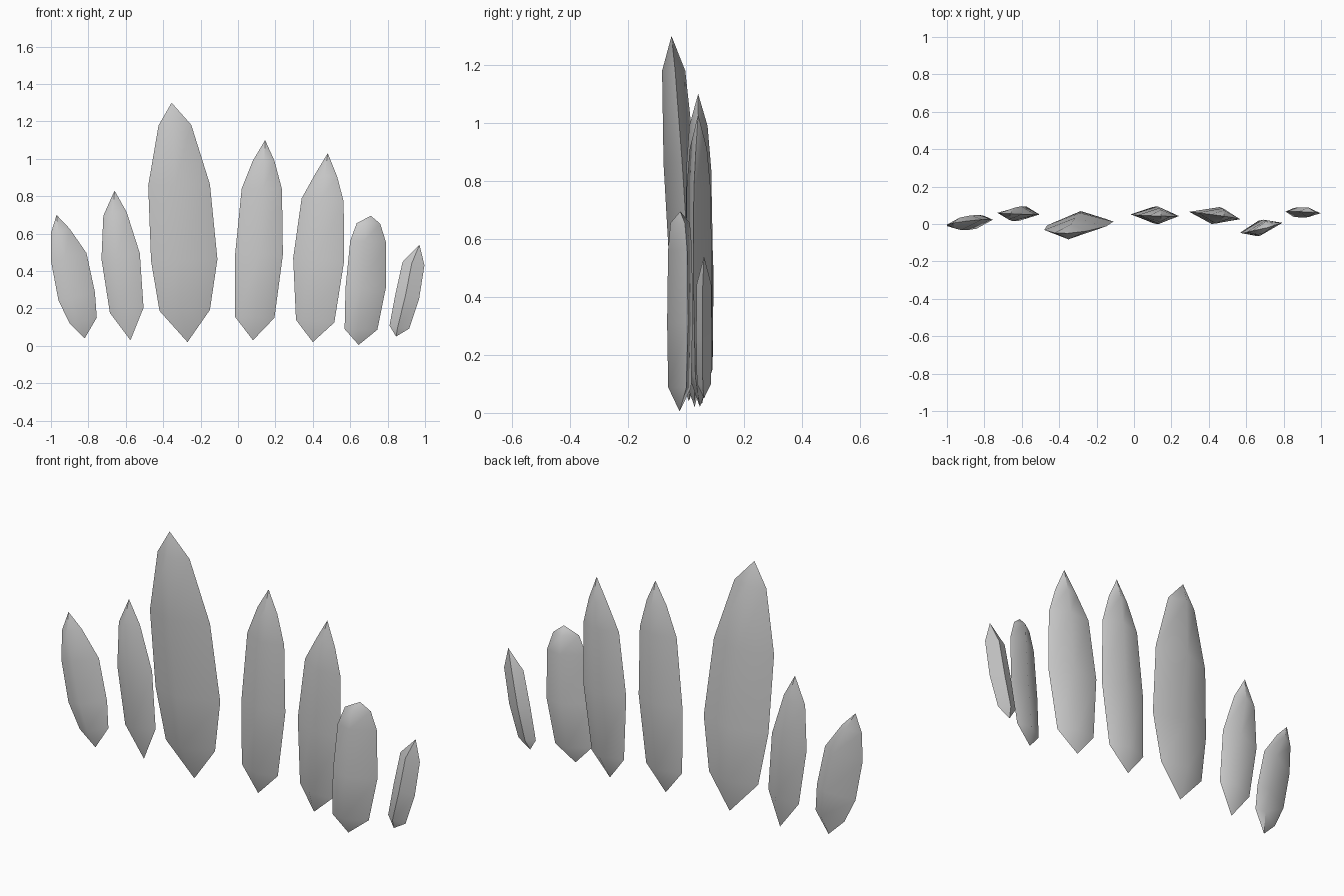
import bpy, bmesh, math

if "Cube" in bpy.data.objects:
    bpy.data.objects.remove(bpy.data.objects["Cube"])


def shard(name, bottom, top, rings, slope, y_range, depth, twist, ridges, angle=50):
    """Flat crystal: two tips joined by four-sided rings (left, front, right, back).
    rings: (z, left x, right x); ridges: front and back ridge position across the width."""
    (xb, zb), (xt, zt) = bottom, top
    bm = bmesh.new()
    wmax = max(r - l for z, l, r in rings)

    def mid_y(z):
        return y_range[0] + (y_range[1] - y_range[0]) * (z - zb) / (zt - zb)

    loops = []
    for z, l, r in rings:
        w = r - l
        d = depth * math.sqrt(w / wmax)
        y = mid_y(z)
        t = twist * w / wmax
        pts = [(0, -t), (ridges[0], -d), (1, t), (ridges[1], d)]
        loops.append([bm.verts.new((l + w * f, y + dy, z + slope * w * (f - 0.5)))
                      for f, dy in pts])
    tip_b = bm.verts.new((xb, mid_y(zb), zb))
    tip_t = bm.verts.new((xt, mid_y(zt), zt))
    for i in range(4):
        j = (i + 1) % 4
        bm.faces.new((tip_b, loops[0][j], loops[0][i]))
        bm.faces.new((tip_t, loops[-1][i], loops[-1][j]))
        for a, b in zip(loops, loops[1:]):
            bm.faces.new((a[i], a[j], b[j], b[i]))
    bmesh.ops.recalc_face_normals(bm, faces=bm.faces[:])
    me = bpy.data.meshes.new(name)
    bm.to_mesh(me)
    bm.free()
    ob = bpy.data.objects.new(name, me)
    bpy.context.collection.objects.link(ob)
    bpy.ops.object.select_all(action='DESELECT')
    ob.select_set(True)
    bpy.context.view_layer.objects.active = ob
    bpy.ops.object.shade_smooth_by_angle(angle=math.radians(angle))


# Row of shards, left to right
shard("shard_far_left", (-.82, .04), (-.97, .70),
      [(.135, -.90, -.755), (.265, -.96, -.765), (.475, -1.0, -.81), (.615, -1.0, -.90)],
      .22, (.01, .005), .04, .018, (.4, .68))
shard("shard_left", (-.575, .03), (-.66, .83),
      [(.19, -.685, -.505), (.48, -.73, -.525), (.705, -.72, -.595)],
      .15, (.055, .055), .04, -.005, (.4, .62))
shard("shard_tallest", (-.27, .02), (-.355, 1.30),
      [(.19, -.42, -.15), (.46, -.465, -.11), (.86, -.48, -.15), (1.18, -.425, -.25)],
      .02, (.03, -.05), .057, .01, (.43, .5))
shard("shard_centre", (.08, .03), (.145, 1.10),
      [(.152, -.015, .195), (.49, -.015, .24), (.84, .02, .235), (.99, .08, .195)],
      -.02, (.05, .042), .047, -.004, (.53, .56))
shard("shard_right", (.40, .02), (.48, 1.03),
      [(.132, .31, .515), (.46, .295, .567), (.78, .34, .565), (.91, .41, .53)],
      -.07, (.048, .042), .045, -.02, (.44, .6))
shard("shard_round_tip", (.645, .005), (.71, .695),
      [(.088, .57, .745), (.31, .575, .79), (.56, .60, .79), (.655, .635, .76)],
      -.02, (-.022, -.02), .044, .028, (.4, .55))
shard("shard_smallest", (.845, .05), (.97, .54),
      [(.10, .81, .915), (.26, .84, .968), (.44, .88, .997)],
      -.15, (.062, .062), .027, -.005, (.42, .45), 30)
